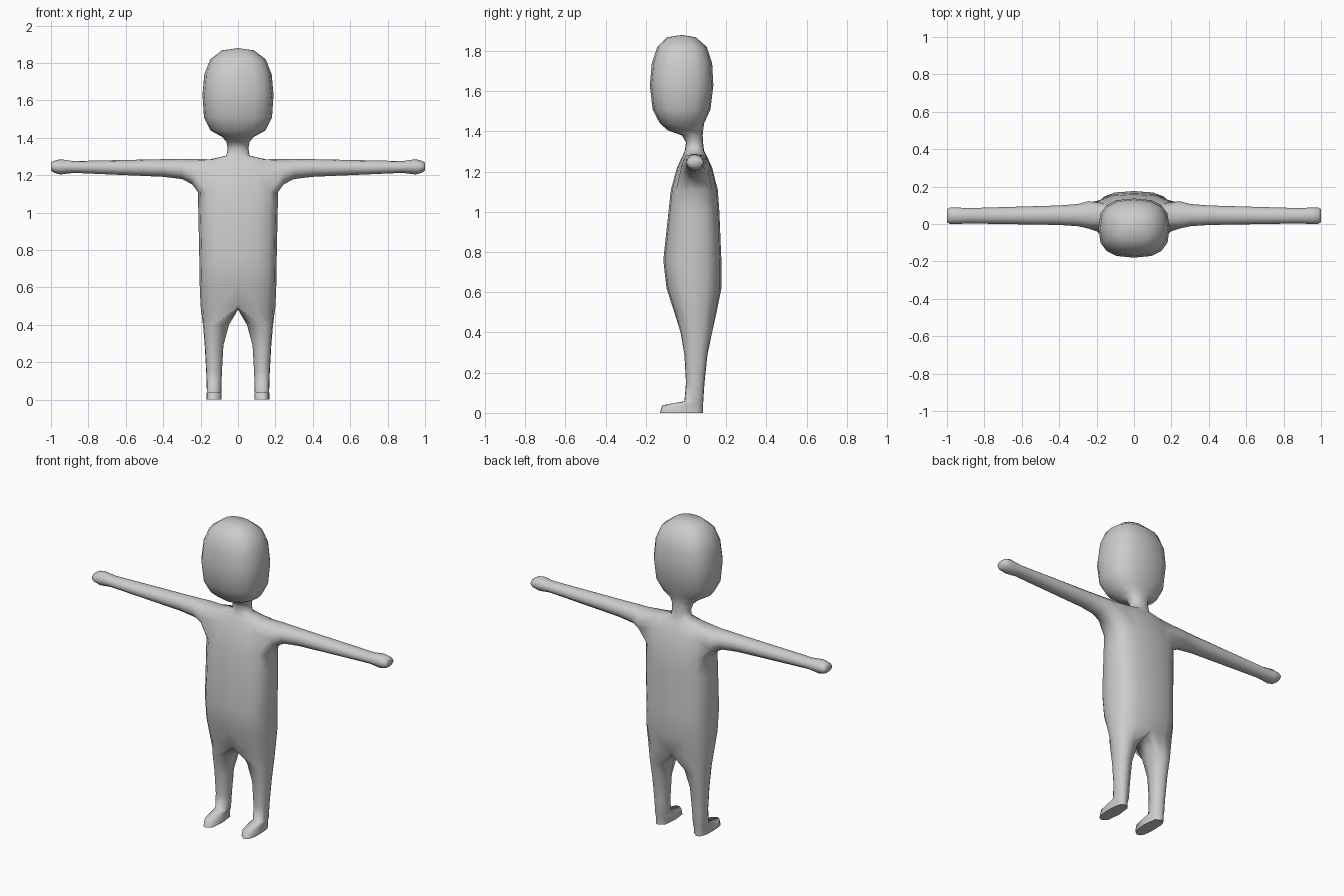
import bpy, bmesh, math

if "Cube" in bpy.data.objects:
    bpy.data.objects.remove(bpy.data.objects["Cube"])

bm = bmesh.new()


def power(v, n):
    return math.copysign(abs(v) ** (2 / n), v)


def section(x0, x1, y0, y1, z, degrees, n):
    """Horizontal rounded-box section, sampled at the given angles."""
    xc, hx, yc, hy = (x0 + x1) / 2, (x1 - x0) / 2, (y0 + y1) / 2, (y1 - y0) / 2
    ring = []
    for d in degrees:
        a = math.radians(d)
        ring.append(bm.verts.new((xc + hx * power(math.cos(a), n),
                                  yc + hy * power(math.sin(a), n), z)))
    return ring


def bridge(a, b, closed=True, skip=()):
    count = len(a)
    for i in range(count if closed else count - 1):
        if i not in skip:
            j = (i + 1) % count
            bm.faces.new((a[i], a[j], b[j], b[i]))


def loft(rings):
    for a, b in zip(rings, rings[1:]):
        bridge(a, b)
    return bm.faces.new(rings[-1])


OUTER = [-90 + 22.5 * i for i in range(9)]      # front centre, round the side, to back centre
FULL = OUTER + [135, 180, 225]

# Head, neck and torso (right half): z, half width, front y, back y, squareness
rows = [
    (1.868, .085, -.095, .05, 2.3), (1.82, .148, -.143, .103, 2.5),
    (1.74, .18, -.17, .13, 2.6), (1.63, .19, -.18, .136, 2.7),
    (1.51, .182, -.166, .122, 2.6), (1.44, .148, -.13, .09, 2.5),
    (1.405, .085, -.09, .085, 2.3), (1.38, .062, -.02, .083, 2.2),
    (1.345, .056, 0, .085, 2.2), (1.305, .062, -.006, .09, 2.2),
    (1.285, .15, -.014, .10, 2.8), (1.22, .20, -.045, .13, 2.8),
    (1.11, .214, -.075, .158, 2.8), (1.0, .212, -.087, .166, 2.8),
    (.76, .207, -.113, .176, 2.8), (.62, .205, -.097, .176, 2.8),
    (.50, .20, -.058, .152, 2.6),
]
body = [section(-w, w, y0, y1, z, OUTER, n) for z, w, y0, y1, n in rows]
SHOULDER = 10
for k in range(len(body) - 1):
    opening = range(2, 6) if k in (SHOULDER, SHOULDER + 1) else ()
    bridge(body[k], body[k + 1], closed=False, skip=opening)

# Crown of the head
crown = bm.verts.new((0, -.02, 1.88))
for a, b in zip(body[0], body[0][1:]):
    bm.faces.new((crown, a, b))

# Arm and hand, grown from the shoulder opening: x, bottom z, top z, front y, back y
top, mid, low = body[SHOULDER:SHOULDER + 3]
arm = [top[2:7] + [mid[6]] + low[6:1:-1] + [mid[2]]]
for x, z0, z1, y0, y1 in [
        (.245, 1.152, 1.288, -.024, .122), (.30, 1.18, 1.288, -.012, .107),
        (.40, 1.192, 1.286, -.005, .099), (.88, 1.213, 1.276, .003, .085),
        (.95, 1.204, 1.286, 0, .088), (.985, 1.214, 1.277, .001, .088),
        (1.0, 1.226, 1.266, .01, .08)]:
    ring = []
    for i in range(12):
        a = math.radians(150 - 30 * i)
        ring.append(bm.verts.new((x, (y0 + y1) / 2 + (y1 - y0) / 2 * math.cos(a),
                                  (z0 + z1) / 2 + (z1 - z0) / 2 * math.sin(a))))
    arm.append(ring)
loft(arm)

# Leg and foot, grown from the hip and the crotch line: z, inner x, outer x, front y, back y
crotch = [bm.verts.new((0, y, z)) for y, z in [(.10, .488), (.047, .482), (-.008, .488)]]
leg = [body[-1] + crotch]
for z, x0, x1, y0, y1 in [
        (.40, .048, .187, -.027, .13), (.29, .078, .178, -.008, .107),
        (.15, .086, .17, 0, .092), (.058, .089, .167, -.008, .086),
        (.038, .089, .167, -.118, .085), (0, .089, .168, -.13, .085)]:
    leg.append(section(x0, x1, y0, y1, z, FULL, 2.7 if z < .05 else 2.3))
sole = loft(leg)

for f in bm.faces:
    f.smooth = f is not sole

# Mirror to the left half
bmesh.ops.mirror(bm, geom=bm.verts[:] + bm.edges[:] + bm.faces[:],
                 axis='X', merge_dist=.0005)
bmesh.ops.remove_doubles(bm, verts=bm.verts[:], dist=.0005)
bmesh.ops.recalc_face_normals(bm, faces=bm.faces[:])

mesh = bpy.data.meshes.new("figure_body")
bm.to_mesh(mesh)
bm.free()
figure = bpy.data.objects.new("figure_body", mesh)
bpy.context.collection.objects.link(figure)
